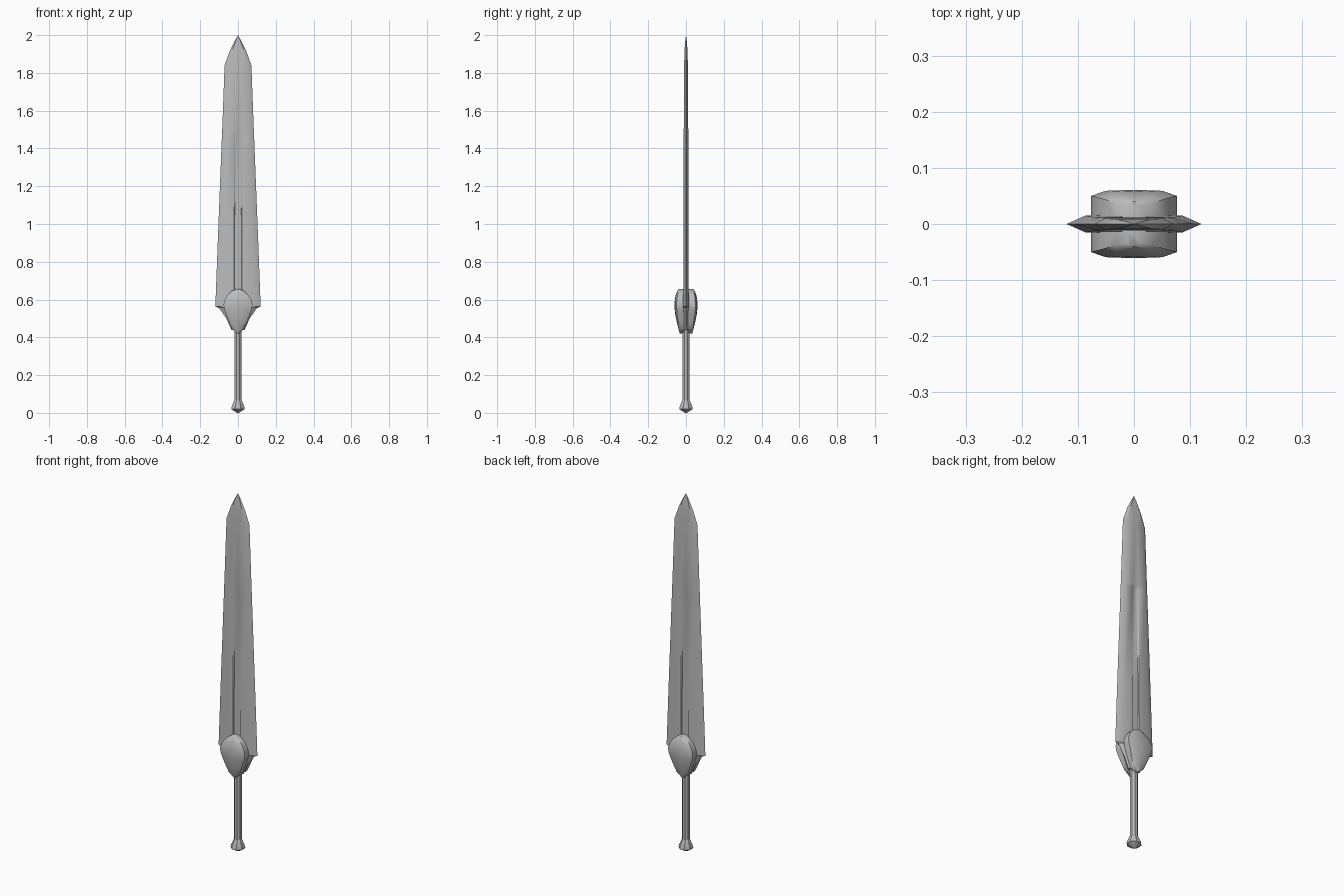
import bpy
import bmesh
import math

cube = bpy.data.objects.get("Cube")
if cube:
    bpy.data.objects.remove(cube, do_unlink=True)

steel = bpy.data.materials.new("grey_steel")
steel.use_nodes = True
colour = (0.5, 0.5, 0.5, 1)
steel.diffuse_color = colour
steel.node_tree.nodes["Principled BSDF"].inputs["Base Color"].default_value = colour


def loft(name, rings, angle):
    """Bridge equal rings of points, cap both ends and shade by angle."""
    bm = bmesh.new()
    loops = [[bm.verts.new(p) for p in ring] for ring in rings]
    n = len(loops[0])
    for a, b in zip(loops, loops[1:]):
        for i in range(n):
            j = (i + 1) % n
            bm.faces.new((a[i], a[j], b[j], b[i]))
    bm.faces.new(loops[0][::-1])
    bm.faces.new(loops[-1])
    bmesh.ops.remove_doubles(bm, verts=bm.verts, dist=0.0002)
    bmesh.ops.recalc_face_normals(bm, faces=bm.faces)
    mesh = bpy.data.meshes.new(name)
    bm.to_mesh(mesh)
    bm.free()
    mesh.materials.append(steel)
    obj = bpy.data.objects.new(name, mesh)
    bpy.context.collection.objects.link(obj)
    bpy.ops.object.select_all(action='DESELECT')
    obj.select_set(True)
    bpy.context.view_layer.objects.active = obj
    bpy.ops.object.shade_smooth_by_angle(angle=math.radians(angle))
    return obj


def blade_ring(z, w, t, f, g):
    """Bevelled section: half width, half thickness, groove half width, groove floor."""
    b = max(w * 0.72, f)
    half = [(w, 0), (b, t), (f, t), (f * 0.8, g), (-f * 0.8, g), (-f, t), (-b, t)]
    back = [(-x, -y) for x, y in half]
    return [(x, y, z) for x, y in half + back]


# Blade with a central groove, flared shoulders and a leaf-shaped tip
blade = [
    (0.44, 0.035, 0.015, 0.022, 0.008),
    (0.50, 0.062, 0.015, 0.022, 0.008),
    (0.53, 0.083, 0.015, 0.022, 0.008),
    (0.555, 0.100, 0.015, 0.022, 0.008),
    (0.562, 0.120, 0.015, 0.022, 0.008),
    (0.91, 0.107, 0.013, 0.022, 0.008),
    (1.47, 0.085, 0.012, 0.020, 0.008),
    (1.49, 0.084, 0.012, 0.018, 0.012),
    (1.84, 0.071, 0.010, 0.012, 0.010),
    (1.92, 0.042, 0.008, 0.006, 0.008),
    (1.97, 0.017, 0.004, 0.002, 0.004),
    (2.00, 0, 0, 0, 0),
]
loft("blade", [blade_ring(*s) for s in blade], 30)

# Two rounded guard shells, front and back
guard = [
    (0.42, 0.004, 0.033), (0.445, 0.034, 0.040), (0.48, 0.047, 0.049),
    (0.52, 0.062, 0.057), (0.55, 0.073, 0.060), (0.575, 0.077, 0.061),
    (0.60, 0.069, 0.059), (0.625, 0.054, 0.054), (0.645, 0.033, 0.046),
    (0.655, 0.010, 0.040),
]
for name, side in (("front_guard", -1), ("back_guard", 1)):
    rings = []
    for z, w, d in guard:
        section = [(w, 0.01), (w, d * 0.82), (w * 0.65, d * 0.97), (0, d),
                   (-w * 0.65, d * 0.97), (-w, d * 0.82), (-w, 0.01)]
        rings.append([(x, side * y, z) for x, y in section])
    loft(name, rings, 40)


def turned(name, profile, sides, angle):
    """Revolve (height, radius) pairs with flats facing the front."""
    rings = []
    for z, r in profile:
        turns = [2 * math.pi * (i + 0.5) / sides for i in range(sides)]
        rings.append([(r * math.cos(a), r * math.sin(a), z) for a in turns])
    loft(name, rings, angle)


# Grip and flared pommel
turned("grip", [(0.05, 0.020), (0.46, 0.020)], 8, 30)
turned("pommel", [(0, 0.004), (0.010, 0.022), (0.020, 0.038), (0.030, 0.037),
                  (0.065, 0.022), (0.07, 0.019)], 8, 30)
